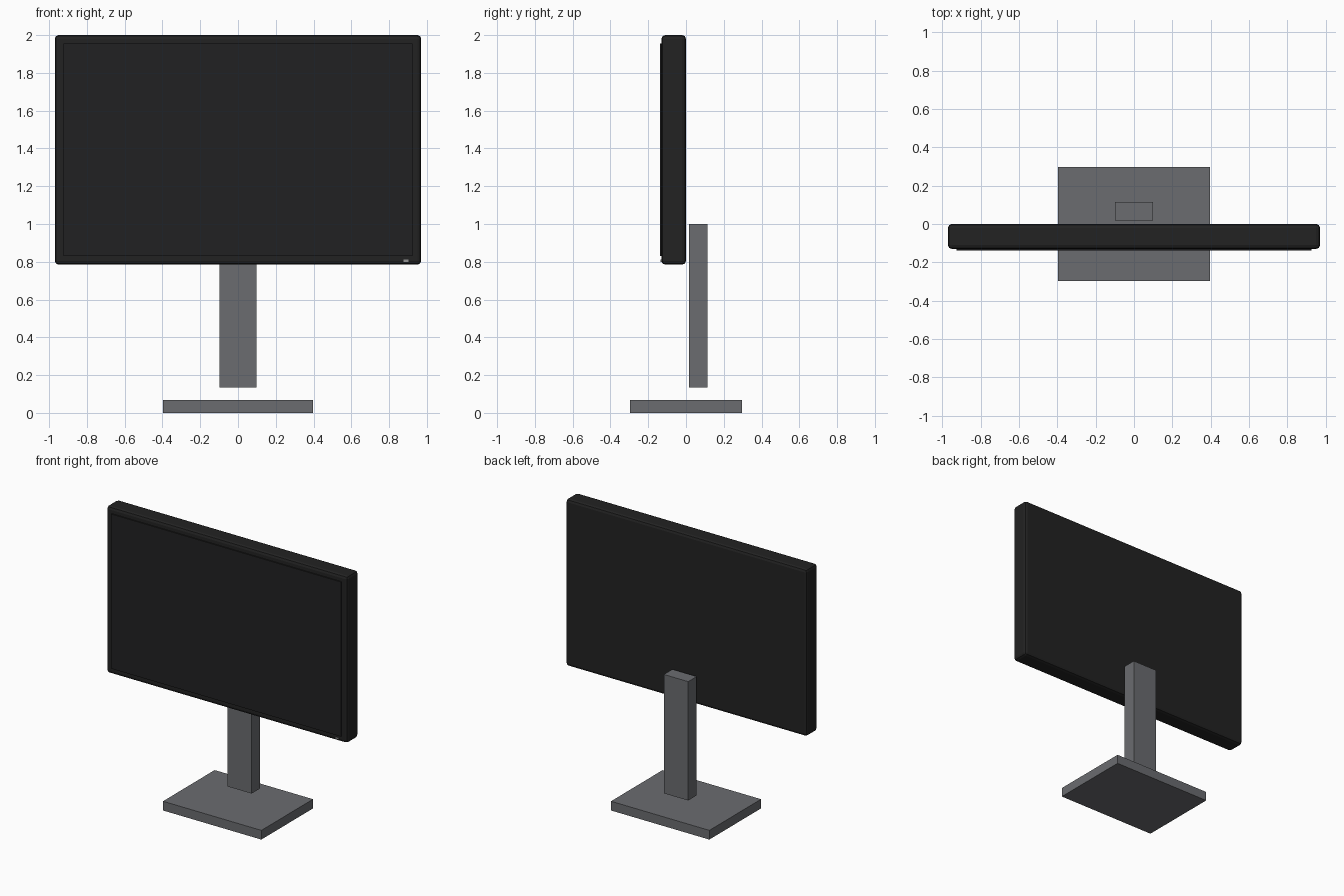
import bpy
import bmesh
from mathutils import Vector

if "Cube" in bpy.data.objects:
    bpy.data.objects.remove(bpy.data.objects["Cube"], do_unlink=True)


def material(name, color):
    mat = bpy.data.materials.new(name)
    mat.use_nodes = True
    mat.diffuse_color = (*color, 1)
    mat.node_tree.nodes["Principled BSDF"].inputs["Base Color"].default_value = (*color, 1)
    return mat


def box(name, low, high, mat, bevel=0):
    """Box between two corners, optionally with rounded edges."""
    low, high = Vector(low), Vector(high)
    size, middle = high - low, (low + high) / 2
    mesh = bpy.data.meshes.new(name)
    bm = bmesh.new()
    bmesh.ops.create_cube(bm, size=1)
    bmesh.ops.scale(bm, vec=size, verts=bm.verts)
    bm.to_mesh(mesh)
    bm.free()
    mesh.materials.append(mat)
    obj = bpy.data.objects.new(name, mesh)
    obj.location = middle
    bpy.context.collection.objects.link(obj)
    if bevel:
        mod = obj.modifiers.new("rounded edges", "BEVEL")
        mod.width = bevel
        mod.segments = 2
    return obj


black = material("black plastic", (0.016, 0.016, 0.016))
glass = material("dark screen", (0.015, 0.015, 0.016))
grey = material("grey stand", (0.145, 0.15, 0.16))
light = material("power light grey", (0.3, 0.3, 0.3))

# Display housing and the slightly raised screen
box("display_housing", (-0.97, -0.13, 0.785), (0.97, 0, 2), black, 0.02)
box("screen", (-0.925, -0.138, 0.83), (0.925, -0.125, 1.955), glass)

# Small power light on the lower bezel
box("power_light", (0.877, -0.134, 0.8), (0.903, -0.126, 0.812), light)

# Stand, with the neck floating above the base
box("stand_neck", (-0.098, 0.017, 0.135), (0.098, 0.115, 1), grey)
box("stand_base", (-0.396, -0.297, 0), (0.396, 0.297, 0.067), grey)
